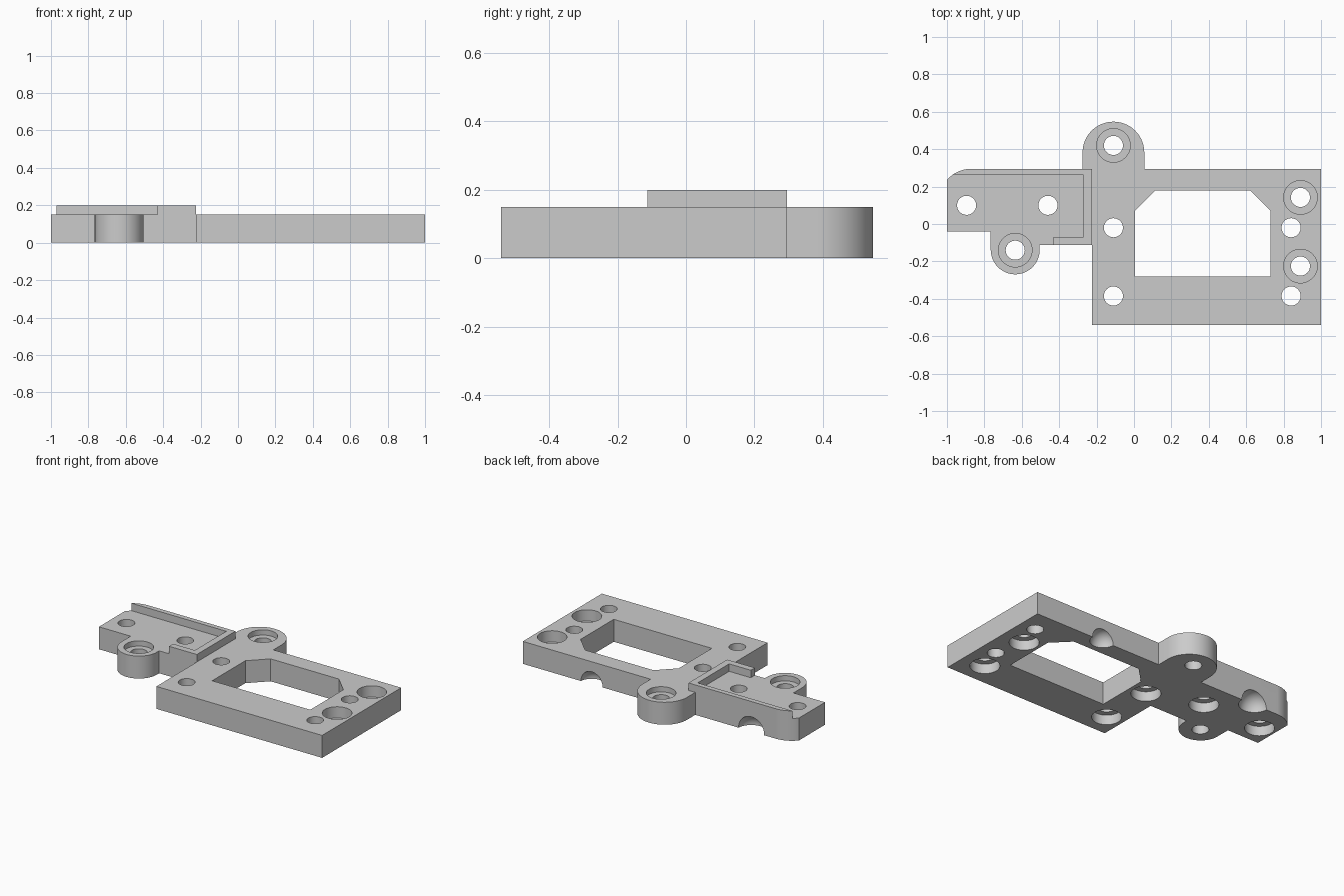
import bpy, bmesh
from math import sin, cos, radians, tau
from mathutils import Matrix

cube = bpy.data.objects.get("Cube")
if cube:
    bpy.data.objects.remove(cube, do_unlink=True)

grey = bpy.data.materials.new("plain grey")
grey.use_nodes = True
GREY = (0.6, 0.6, 0.6, 1)
grey.diffuse_color = GREY
grey.node_tree.nodes["Principled BSDF"].inputs["Base Color"].default_value = GREY

H = 0.15        # plate thickness
TOP = 0.2       # rim height
HOLE, BORE = 0.051, 0.09


def arc(cx, cy, r, start, end, n=24):
    angles = [radians(start + (end - start) * i / n) for i in range(n + 1)]
    return [(cx + r * cos(a), cy + r * sin(a)) for a in angles]


def prism(bm, points, z0, z1):
    low = [bm.verts.new((x, y, z0)) for x, y in points]
    high = [bm.verts.new((x, y, z1)) for x, y in points]
    bm.faces.new(low[::-1])
    bm.faces.new(high)
    for i in range(len(points)):
        j = (i + 1) % len(points)
        bm.faces.new((low[i], low[j], high[j], high[i]))


def lathe(bm, x, y, profile, n=48):
    rings = [[bm.verts.new((x + r * cos(tau * i / n), y + r * sin(tau * i / n), z))
              for i in range(n)] for r, z in profile]
    bm.faces.new(rings[0][::-1])
    bm.faces.new(rings[-1])
    for a, b in zip(rings, rings[1:]):
        for i in range(n):
            j = (i + 1) % n
            bm.faces.new((a[i], a[j], b[j], b[i]))


def finish(bm, name):
    bmesh.ops.recalc_face_normals(bm, faces=bm.faces)
    mesh = bpy.data.meshes.new(name)
    bm.to_mesh(mesh)
    bm.free()
    mesh.materials.append(grey)
    obj = bpy.data.objects.new(name, mesh)
    bpy.context.collection.objects.link(obj)
    return obj


def smooth(obj):
    bpy.ops.object.select_all(action="DESELECT")
    obj.select_set(True)
    bpy.context.view_layer.objects.active = obj
    bpy.ops.object.shade_smooth_by_angle(angle=radians(30))


# Plate: frame, rear lug, side arm with rounded corner, front lug
outline = [(-0.225, -0.54), (1, -0.54), (1, 0.295), (0.055, 0.295)]
outline += arc(-0.11, 0.382, 0.165, 0, 180, 40)
outline += [(-0.275, 0.295)]
outline += arc(-0.87, 0.124, 0.171, 90, 139.5)
outline += [(-1, -0.04), (-0.766, -0.04)]
outline += arc(-0.635, -0.138, 0.131, 180, 360, 40)
outline += [(-0.504, -0.113), (-0.225, -0.113)]
bm = bmesh.new()
prism(bm, outline, 0, H)
plate = finish(bm, "mounting_plate")

# Raised rim around the side arm
rim = arc(-0.87, 0.124, 0.171, 90, 126.2, 16)
rim += [(-0.27, 0.262), (-0.27, -0.07), (-0.43, -0.07),
        (-0.43, -0.113), (-0.225, -0.113), (-0.225, 0.295)]
bm = bmesh.new()
prism(bm, rim, H, TOP)
smooth(finish(bm, "arm_rim"))

# Cutter: window with two clipped corners
bm = bmesh.new()
window = [(0.005, -0.28), (0.73, -0.28), (0.73, 0.07), (0.62, 0.18),
          (0.115, 0.18), (0.005, 0.07)]
prism(bm, window, -0.1, 0.3)

# Cutter: screw holes bored out from below
for x, y in [(-0.11, -0.02), (-0.11, -0.385), (0.84, -0.02), (0.84, -0.385),
             (-0.895, 0.1), (-0.46, 0.1)]:
    lathe(bm, x, y, [(BORE, -0.1), (BORE, 0.065), (HOLE, 0.065), (HOLE, 0.3)])

# Cutter: screw holes bored out from above
for x, y, floor in [(0.89, 0.142, 0.075), (0.89, -0.225, 0.075),
                    (-0.11, 0.42, 0.115), (-0.635, -0.14, 0.115)]:
    lathe(bm, x, y, [(HOLE, -0.1), (HOLE, floor), (BORE, floor), (BORE, 0.3)])

# Cutter: rounded notches in the lower rear edge
for x, r in [(0.49, 0.08), (-0.69, 0.095)]:
    bmesh.ops.create_uvsphere(bm, u_segments=32, v_segments=17, radius=r,
                              matrix=Matrix.Translation((x, 0.297, 0.003)))
cutter = finish(bm, "hole_cutter")
cutter.hide_render = True

cut = plate.modifiers.new("holes", "BOOLEAN")
cut.operation = "DIFFERENCE"
cut.solver = "EXACT"
cut.object = cutter
bpy.context.view_layer.objects.active = plate
bpy.ops.object.modifier_apply(modifier=cut.name)
bpy.data.objects.remove(cutter, do_unlink=True)
smooth(plate)
